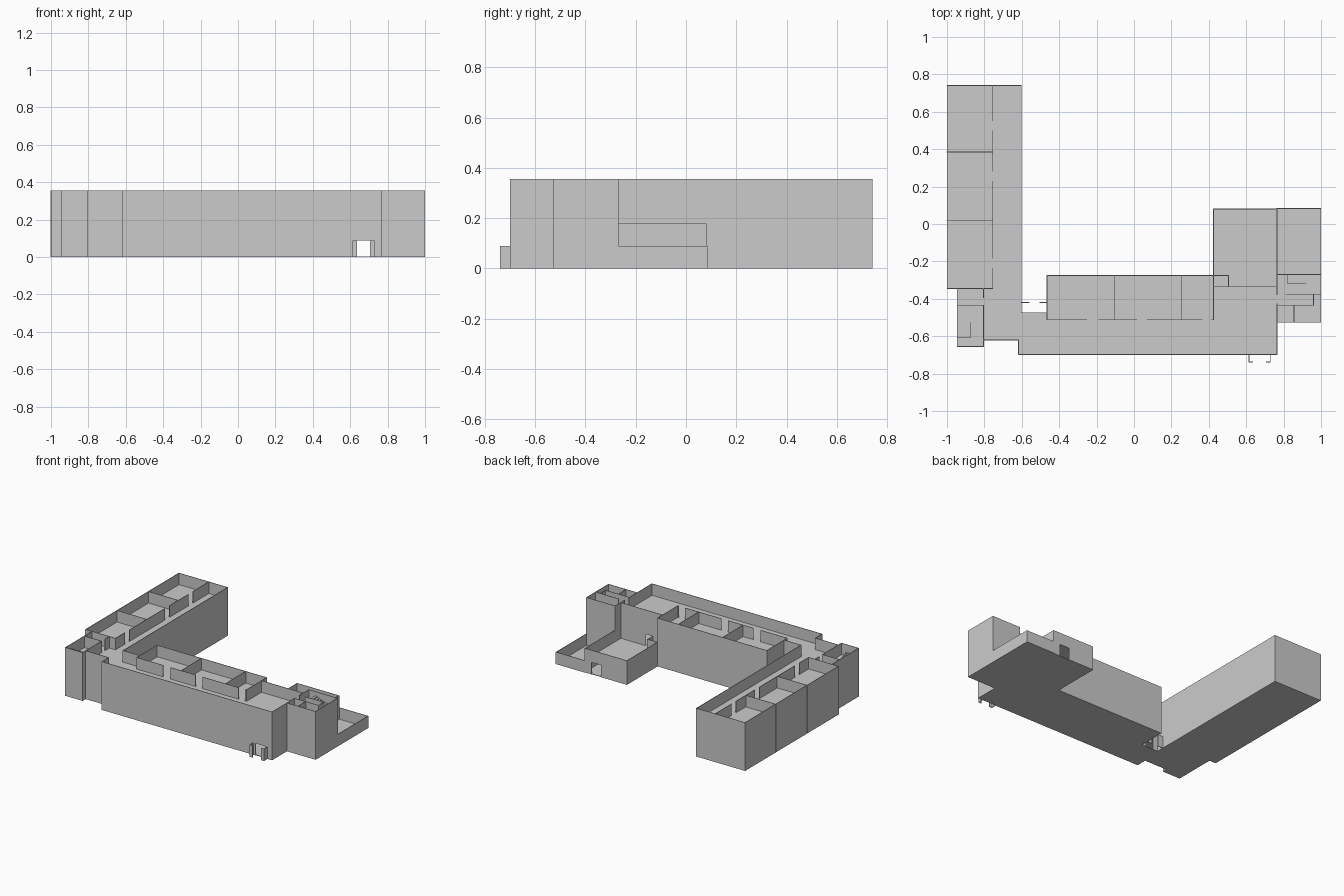
import bpy, bmesh

if "Cube" in bpy.data.objects:
    bpy.data.objects.remove(bpy.data.objects["Cube"])

T = 0.004          # wall and slab thickness
H = 0.0888         # storey height
LEVELS = 4


def finish(bm, name):
    bmesh.ops.recalc_face_normals(bm, faces=bm.faces[:])
    me = bpy.data.meshes.new(name)
    bm.to_mesh(me)
    bm.free()
    ob = bpy.data.objects.new(name, me)
    bpy.context.collection.objects.link(ob)
    return ob


def box(bm, x0, x1, y0, y1, z0, z1):
    vs = bmesh.ops.create_cube(bm, size=1)["verts"]
    for v in vs:
        v.co = (x1 if v.co.x > 0 else x0,
                y1 if v.co.y > 0 else y0,
                z1 if v.co.z > 0 else z0)


def wall(bm, a, b, z, gaps=(), h=H):
    """Axis-aligned wall from a to b, broken by full-height door gaps."""
    along_x = abs(b[0] - a[0]) > abs(b[1] - a[1])
    i = 0 if along_x else 1
    lo, hi = sorted((a[i], b[i]))
    cuts = [lo - T / 2] + [c for g in sorted(gaps) for c in g] + [hi + T / 2]
    c = a[1 - i]
    for s, e in zip(cuts[::2], cuts[1::2]):
        if along_x:
            box(bm, s, e, c - T / 2, c + T / 2, z, z + h)
        else:
            box(bm, c - T / 2, c + T / 2, s, e, z, z + h)


def slab(name, pts, z):
    bm = bmesh.new()
    f = bm.faces.new([bm.verts.new((x, y, z)) for x, y in pts])
    r = bmesh.ops.extrude_face_region(bm, geom=[f])
    for v in r["geom"]:
        if isinstance(v, bmesh.types.BMVert):
            v.co.z += T
    finish(bm, name)


# plan of the full-height building
PLAN = [(-.998, -.345), (-.945, -.345), (-.945, -.655), (-.805, -.655),
        (-.805, -.62), (-.617, -.62), (-.617, -.698), (.765, -.698),
        (.765, -.525), (.998, -.525), (.998, -.27), (.765, -.27),
        (.765, -.335), (.425, -.335), (.425, -.275), (-.465, -.275),
        (-.465, -.475), (-.603, -.475), (-.603, .74), (-.998, .74)]
DOOR = (.632, .71)
# door gaps in the outer walls: (storey, edge index) -> gaps
OUTER_GAPS = {(0, 6): [DOOR], (0, 12): [DOOR], (1, 12): [(.51, .56)],
              (0, 16): [(-.56, -.5)]}

# inner walls: start, end, door gaps
INNER = [
    ((-.755, -.345), (-.755, .74), [(-.235, -.185), (.23, .28), (.5, .55)]),
    ((-1, .02), (-.755, .02), []),
    ((-1, .385), (-.755, .385), []),
    ((-.945, -.345), (-.755, -.345), []),
    ((-.805, -.62), (-.805, -.345), [(-.435, -.395)]),
    ((-.945, -.435), (-.805, -.435), []),
    ((-.465, -.512), (.425, -.512), [(-.25, -.19), (.015, .07), (.365, .415)]),
    ((-.465, -.512), (-.465, -.475), []),
    ((-.105, -.512), (-.105, -.275), []),
    ((.255, -.512), (.255, -.275), []),
    ((.425, -.512), (.425, -.335), []),
    ((.765, -.525), (.765, -.335), [(-.425, -.38)]),
    ((.765, -.375), (.998, -.375), [(.77, .81)]),
    ((.765, -.435), (.96, -.435), []),
    ((.96, -.435), (.96, -.375), []),
    ((.855, -.525), (.855, -.435), []),
]

for k in range(LEVELS):
    z = k * H
    slab(f"floor_{k}", PLAN, z)
    bm = bmesh.new()
    for i, a in enumerate(PLAN):
        wall(bm, a, PLAN[(i + 1) % len(PLAN)], z, OUTER_GAPS.get((k, i), ()))
    finish(bm, f"outer_walls_{k}")
    bm = bmesh.new()
    for a, b, gaps in INNER:
        wall(bm, a, b, z, gaps)
    finish(bm, f"inner_walls_{k}")

    # rising stair flights in both stair towers
    n, rise = 7, 0.055
    bm = bmesh.new()
    for s in range(n):
        zs = z + T + s * rise / n
        y = -.51 - s * .1 / n
        box(bm, -.943, -.875, y - .1 / n, y, zs, zs + rise / n)
        x = .94 - s * .12 / n
        box(bm, x - .12 / n, x, -.32, -.272, zs, zs + rise / n)
    finish(bm, f"stair_flights_{k}")

# two-storey hall, open on top
HALL = [(.425, -.335), (.765, -.335), (.765, .08), (.425, .08)]
for k in range(2):
    slab(f"hall_floor_{k}", HALL, k * H)
    bm = bmesh.new()
    wall(bm, HALL[0], HALL[3], k * H)
    wall(bm, HALL[3], HALL[2], k * H, [DOOR] if k == 0 else ())
    wall(bm, HALL[1], HALL[2], k * H)
    if k == 1:
        wall(bm, (.425, -.275), (.505, -.275), H)
        wall(bm, (.505, -.335), (.505, -.275), H)
    finish(bm, f"hall_walls_{k}")

# single-storey annex beside the hall
ANNEX = [(.765, -.27), (.998, -.27), (.998, .083), (.765, .083)]
slab("annex_floor", ANNEX, 0)
bm = bmesh.new()
wall(bm, ANNEX[1], ANNEX[2], 0)
wall(bm, ANNEX[2], ANNEX[3], 0)
finish(bm, "annex_walls")

# front entrance porch: two L-shaped screens
bm = bmesh.new()
for x, inner in ((.615, .635), (.728, .708)):
    wall(bm, (x, -.738), (x, -.698), 0)
    wall(bm, (x, -.738), (inner, -.738), 0)
finish(bm, "front_porch")

# courtyard porch screen between the wings
bm = bmesh.new()
wall(bm, (-.603, -.42), (-.465, -.42), 0, [(-.56, -.505)])
finish(bm, "court_porch")
